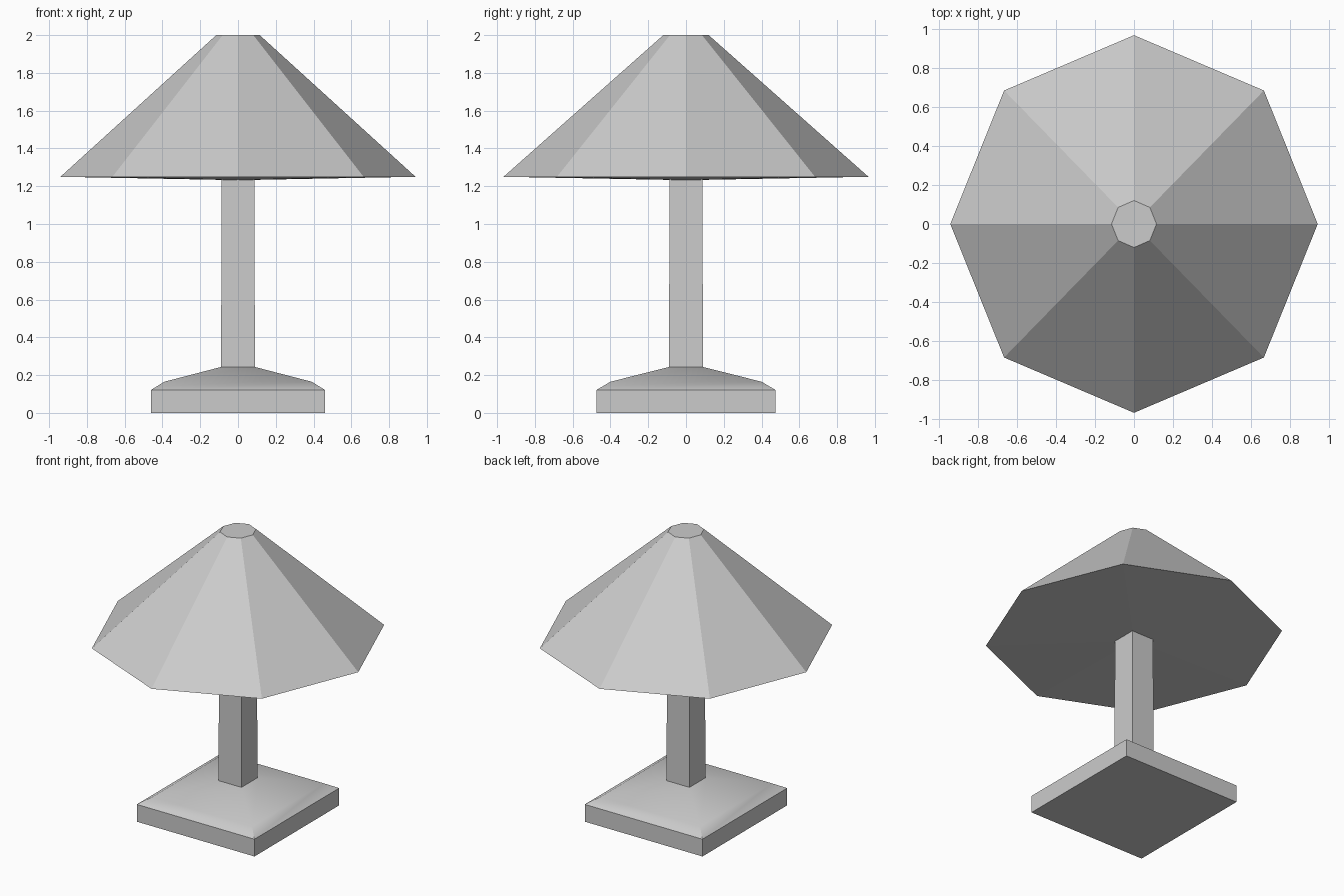
import bpy, bmesh, math

if "Cube" in bpy.data.objects:
    bpy.data.objects.remove(bpy.data.objects["Cube"])


def loft(name, rings, sides, turn, tip=None):
    """Stack polygon rings (x radius, y radius, z) into a closed solid."""
    bm = bmesh.new()
    loops = []
    for rx, ry, z in rings:
        angles = [turn + 2 * math.pi * i / sides for i in range(sides)]
        loops.append([bm.verts.new((rx * math.cos(a), ry * math.sin(a), z)) for a in angles])
    for lo, hi in zip(loops, loops[1:]):
        for i in range(sides):
            j = (i + 1) % sides
            bm.faces.new((lo[i], lo[j], hi[j], hi[i]))
    bm.faces.new(loops[-1])
    if tip is None:
        bm.faces.new(loops[0][::-1])
    else:
        centre = bm.verts.new((0, 0, tip))
        for i in range(sides):
            bm.faces.new((loops[0][(i + 1) % sides], loops[0][i], centre))
    bmesh.ops.recalc_face_normals(bm, faces=bm.faces)
    mesh = bpy.data.meshes.new(name)
    bm.to_mesh(mesh)
    bm.free()
    obj = bpy.data.objects.new(name, mesh)
    bpy.context.collection.objects.link(obj)
    return obj


def square(name, rings):
    """Square loft given half widths instead of corner radii."""
    r2 = math.sqrt(2)
    return loft(name, [(x * r2, y * r2, z) for x, y, z in rings], 4, math.pi / 4)


# Square plinth with a softly sloped top
base = square("base", [(0.46, 0.473, 0), (0.46, 0.473, 0.122),
                       (0.39, 0.40, 0.165), (0.09, 0.09, 0.243)])
bpy.context.view_layer.objects.active = base
base.select_set(True)
bpy.ops.object.shade_smooth_by_angle(angle=math.radians(30))

# Square post, very slightly tapered
square("post", [(0.09, 0.09, 0.235), (0.086, 0.087, 1.25)])

# Octagonal shade with a shallow underside dipping towards the post
loft("shade", [(0.94, 0.966, 1.25), (0.115, 0.12, 2.0)], 8, 0, tip=1.232)
